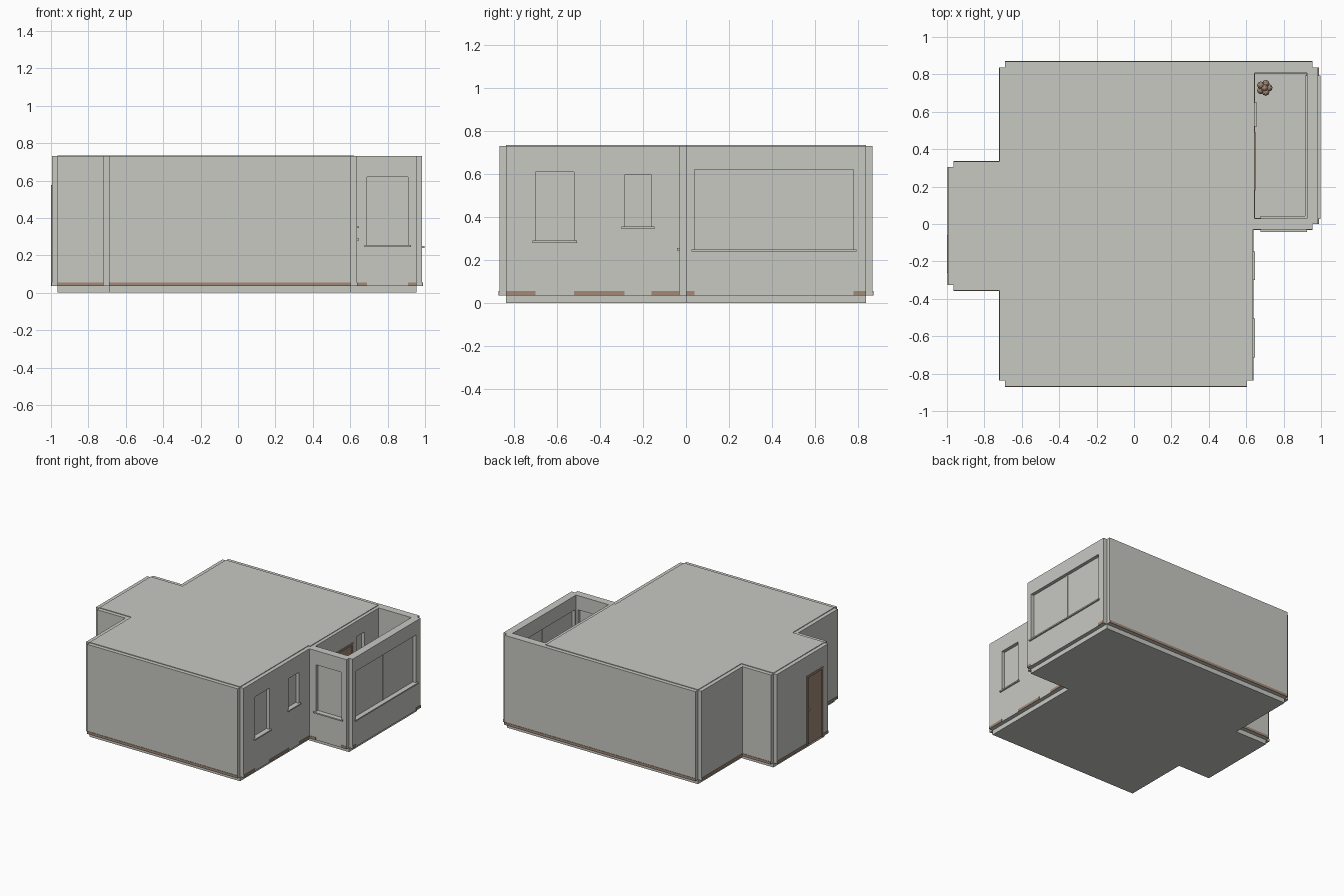
import bpy, bmesh, math
from mathutils import Matrix, Vector

cube = bpy.data.objects.get("Cube")
if cube:
    bpy.data.objects.remove(cube, do_unlink=True)


def material(name, color):
    m = bpy.data.materials.new(name)
    m.diffuse_color = (*color, 1)
    m.use_nodes = True
    bsdf = next(n for n in m.node_tree.nodes if n.type == 'BSDF_PRINCIPLED')
    bsdf.inputs["Base Color"].default_value = (*color, 1)
    return m


PLASTER = material("pale grey plaster", (0.58, 0.58, 0.545))
WOOD = material("brown wood", (0.36, 0.25, 0.18))

FLOOR, TOP, HALF = 0.035, 0.73, 0.03
XL, X1, X2, X3 = -0.965, -0.69, 0.605, 0.955
YF, YB, BF, BB = -0.838, 0.838, -0.325, 0.305


def finish(name, bm, mat):
    bmesh.ops.recalc_face_normals(bm, faces=bm.faces)
    mesh = bpy.data.meshes.new(name)
    bm.to_mesh(mesh)
    bm.free()
    mesh.materials.append(mat)
    obj = bpy.data.objects.new(name, mesh)
    bpy.context.collection.objects.link(obj)
    return obj


def boxes(name, spans, mat):
    """One object from boxes given as low and high corners."""
    bm = bmesh.new()
    for lo, hi in spans:
        lo, hi = Vector(lo), Vector(hi)
        size = hi - lo
        if min(size) <= 0:
            continue
        bmesh.ops.create_cube(bm, size=1, matrix=Matrix.Translation((lo + hi) / 2) @ Matrix.Diagonal((*size, 1)))
    return finish(name, bm, mat)


def slab(name, outline, z0, z1, mat):
    bm = bmesh.new()
    face = bm.faces.new([bm.verts.new((x, y, z0)) for x, y in outline])
    ext = bmesh.ops.extrude_face_region(bm, geom=[face])
    bmesh.ops.translate(bm, vec=(0, 0, z1 - z0), verts=[v for v in ext["geom"] if isinstance(v, bmesh.types.BMVert)])
    return finish(name, bm, mat)


def wall(name, run, center, a, b, out, openings=(), both=False):
    """Wall along an axis; openings are (kind, start, end, bottom, top, panes)."""
    def span(s0, s1, d0, d1, z0, z1):
        # depth d is measured outward from the wall centre line
        e0, e1 = sorted((center + out * d0, center + out * d1))
        return ((s0, e0, z0), (s1, e1, z1)) if run == 'x' else ((e0, s0, z0), (e1, s1, z1))

    body, skirt, glass, sills, wood = [], [], [], [], []
    sides = (1, -1) if both else (1,)

    def proud(s0, s1, z0, z1, depth, side):
        d0, d1 = sorted((side * HALF, side * (HALF + depth)))
        return span(s0, s1, d0, d1, z0, z1)

    edge = a
    for kind, s, e, z0, z1, panes in openings:
        body += [span(edge, s, -HALF, HALF, FLOOR, TOP),
                 span(s, e, -HALF, HALF, FLOOR, z0),
                 span(s, e, -HALF, HALF, z1, TOP)]
        skirt += [proud(edge, s, FLOOR, 0.055, 0.003, k) for k in sides]
        edge = e
        if kind == "window":
            glass.append(span(s, e, -0.004, 0.004, z0, z1))
            for i in range(1, panes):
                m = s + (e - s) * i / panes
                glass.append(span(m - 0.004, m + 0.004, -0.009, 0.009, z0, z1))
            sills += [proud(s - 0.014, e + 0.014, z0 - 0.01, z0, 0.012, k) for k in sides]
        else:
            wood.append(span(s, e, -0.02, 0.025, z0, z1))
            for k in sides:
                wood += [proud(s - 0.012, s + 0.004, z0, z1 + 0.012, 0.005, k),
                         proud(e - 0.004, e + 0.012, z0, z1 + 0.012, 0.005, k),
                         proud(s + 0.004, e - 0.004, z1 - 0.004, z1 + 0.012, 0.005, k)]
            # small lever handle
            sills.append(span(e - 0.035, e - 0.015, 0.025, 0.033, 0.30, 0.31))
    body.append(span(edge, b, -HALF, HALF, FLOOR, TOP))
    skirt += [proud(edge, b, FLOOR, 0.055, 0.003, k) for k in sides]
    boxes(name, body, PLASTER)
    boxes(name + "_skirting", skirt, WOOD)
    for suffix, parts, mat in (("_panes", glass, PLASTER), ("_trim", sills, PLASTER), ("_door", wood, WOOD)):
        if parts:
            boxes(name + suffix, parts, mat)


# Floor slab and roof slab; the terrace stays open
west = [(X1, YB), (X1, BB), (XL, BB), (XL, BF), (X1, BF), (X1, YF), (X2, YF), (X2, 0)]
slab("floor_slab", west + [(X3, 0), (X3, YB)], 0, FLOOR, PLASTER)
slab("roof_slab", west + [(0.62, 0), (0.62, YB)], 0.69, 0.735, PLASTER)
boxes("terrace_floor", [((X2, 0, FLOOR), (X3, YB, 0.04))], PLASTER)

# Main walls
wall("front_wall", 'x', YF, X1, X2, -1)
wall("back_wall", 'x', YB, X1, X3, 1, both=True)
wall("side_wall_back", 'y', X1, BB, YB, -1)
wall("side_wall_front", 'y', X1, YF, BF, -1)
wall("window_wall", 'y', X2, YF, 0, 1,
     [("window", -0.70, -0.52, 0.29, 0.61, 1), ("window", -0.285, -0.16, 0.355, 0.595, 1)])

# Entrance bay
wall("entrance_wall", 'y', XL, BF, BB, -1, [("door", -0.25, -0.07, FLOOR, 0.565, 1)])
wall("entrance_side_back", 'x', BB, XL, X1, 1)
wall("entrance_side_front", 'x', BF, XL, X1, -1)

# Terrace walls
wall("terrace_front", 'x', 0, X2, X3, -1, [("window", 0.69, 0.91, 0.255, 0.62, 1)], both=True)
wall("terrace_side", 'y', X3, 0, YB, 1, [("window", 0.04, 0.78, 0.25, 0.62, 2)], both=True)
wall("terrace_inner", 'y', 0.615, 0, YB, 1,
     [("door", 0.19, 0.48, 0.04, 0.57, 1), ("window", 0.535, 0.635, 0.355, 0.61, 1)])

# Potted plant on the terrace: tapered pot with a ring of round leaves
bm = bmesh.new()
bmesh.ops.create_cone(bm, cap_ends=True, segments=12, radius1=0.018, radius2=0.026, depth=0.06,
                      matrix=Matrix.Translation((0.697, 0.728, 0.07)))
for i in range(6):
    t = i * math.tau / 5
    r = 0.024 if i < 5 else 0
    bmesh.ops.create_uvsphere(bm, u_segments=8, v_segments=6, radius=0.02,
                              matrix=Matrix.Translation((0.697 + r * math.cos(t), 0.728 + r * math.sin(t), 0.115 + 0.01 * (i % 3))))
finish("potted_plant", bm, WOOD)
